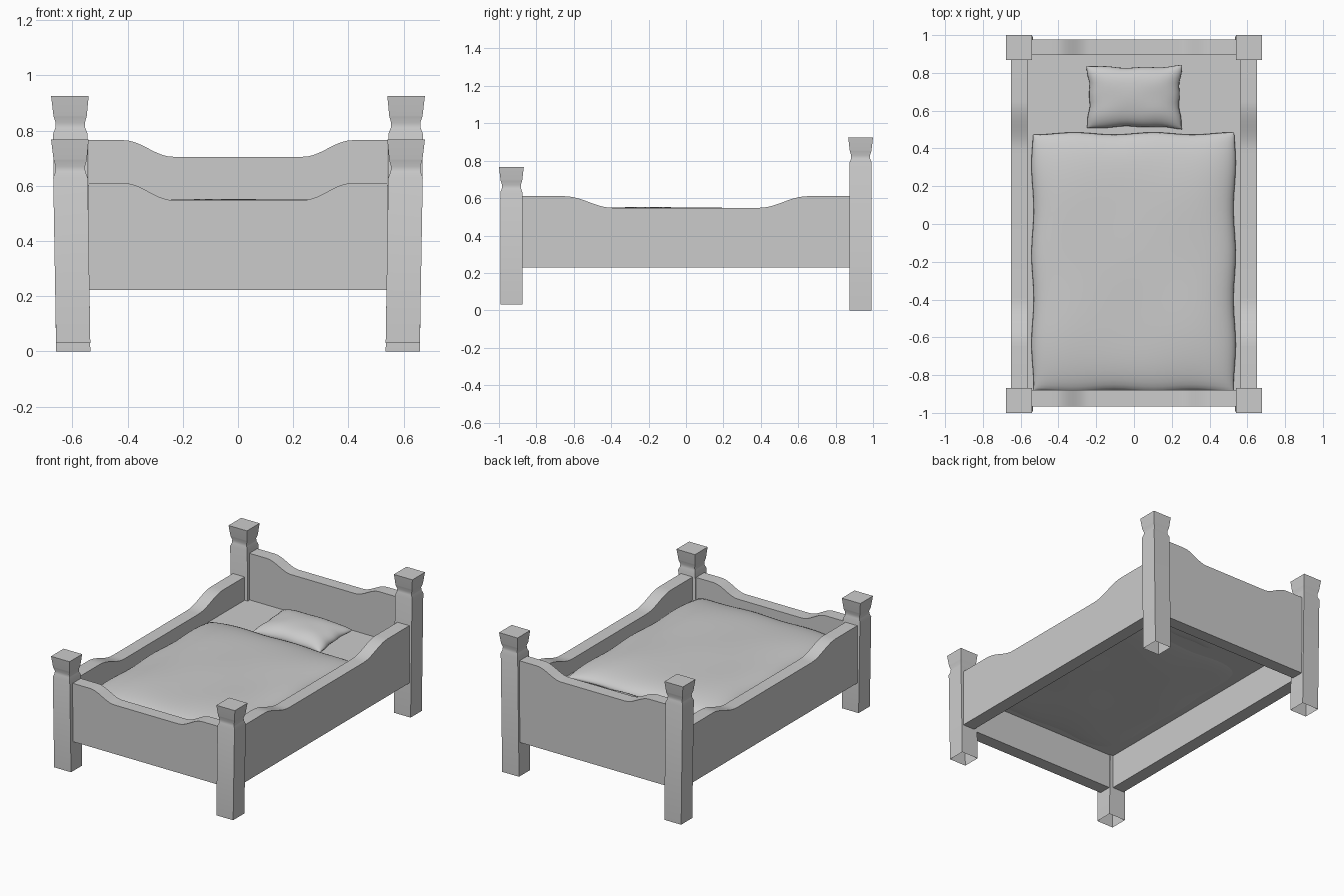
import bpy, bmesh
from math import cos, sin, pi

if "Cube" in bpy.data.objects:
    bpy.data.objects.remove(bpy.data.objects["Cube"])


def finish(name, bm, smooth=35):
    bmesh.ops.recalc_face_normals(bm, faces=bm.faces)
    me = bpy.data.meshes.new(name)
    bm.to_mesh(me)
    bm.free()
    ob = bpy.data.objects.new(name, me)
    bpy.context.collection.objects.link(ob)
    bpy.ops.object.select_all(action='DESELECT')
    ob.select_set(True)
    bpy.context.view_layer.objects.active = ob
    if smooth:
        bpy.ops.object.shade_smooth_by_angle(angle=smooth * pi / 180)
    return ob


def post(name, side, y, bottom, top):
    # square section swept up through (z, half x, half y), open at the foot
    prof = [(bottom, .062, .059), (top - .137, .0625, .0595),
            (top - .115, .054, .051), (top - .097, .053, .050),
            (top - .075, .0595, .057), (top - .07, .0605, .058),
            (top, .068, .0665)]
    bm = bmesh.new()
    rings = []
    for z, hx, hy in prof:
        cx = side * (.597 + .012 * (z - bottom) / (top - bottom))
        rings.append([bm.verts.new((cx + a * hx, y + b * hy, z))
                      for a, b in ((-1, -1), (1, -1), (1, 1), (-1, 1))])
    for lo, hi in zip(rings, rings[1:]):
        for i in range(4):
            j = (i + 1) % 4
            bm.faces.new((lo[i], lo[j], hi[j], hi[i]))
    bm.faces.new(rings[-1])
    finish(name, bm, 25)


def board(name, half, flat, low, z0, ztop, dip, a, b, along_x):
    # panel whose top edge drops through an S-curve to a lower middle
    half_edge = [(half, ztop)]
    for i in range(11):
        t = i / 10
        half_edge.append((flat + (low - flat) * t,
                          ztop - dip * (1 - cos(pi * t)) / 2))
    outline = ([(-half, z0), (half, z0)] + half_edge
               + [(-s, z) for s, z in reversed(half_edge)])
    bm = bmesh.new()

    def ring(d):
        return [bm.verts.new((s, d, z) if along_x else (d, s, z))
                for s, z in outline]
    r0, r1 = ring(a), ring(b)
    bm.faces.new(r0)
    bm.faces.new(r1)
    for i in range(len(r0)):
        j = (i + 1) % len(r0)
        bm.faces.new((r0[i], r0[j], r1[j], r1[i]))
    finish(name, bm)


def cushion(name, cx, cy, hx, hy, n, pinch, base, up, down, power, ripple):
    # two puffed grids welded round the rim
    bm = bmesh.new()
    for h in (up, -down):
        g = []
        for i in range(n + 1):
            row = []
            for j in range(n + 1):
                u, v = -cos(pi * i / n), -cos(pi * j / n)
                puff = ((1 - abs(u) ** power) * (1 - abs(v) ** power)) ** .5
                x = cx + hx * u * (1 - pinch * (1 - v * v)) + ripple * u * sin(9 * v + 1)
                y = cy + hy * v * (1 - pinch * (1 - u * u)) + ripple * v * sin(8 * u)
                z = base(v) + h * puff + ripple * .4 * puff * sin(5 * u + 2) * cos(6 * v)
                row.append(bm.verts.new((x, y, z)))
            g.append(row)
        for i in range(n):
            for j in range(n):
                bm.faces.new((g[i][j], g[i + 1][j], g[i + 1][j + 1], g[i][j + 1]))
    bmesh.ops.remove_doubles(bm, verts=bm.verts, dist=1e-5)
    finish(name, bm, 80)


# Corner posts and side rails
for side, label in ((-1, "left"), (1, "right")):
    post("head_post_" + label, side, .9335, 0, .925)
    post("foot_post_" + label, side, -.9335, .03, .767)
    board("side_rail_" + label, .876, .65, .39, .228, .61, .062,
          side * .563, side * .65, False)

# Headboard and footboard
board("headboard", .542, .415, .235, .222, .765, .06, .895, .978, True)
board("footboard", .542, .415, .235, .222, .61, .062, -.88, -.965, True)

# Mattress base sheet
bm = bmesh.new()
bm.faces.new([bm.verts.new(p) for p in ((-.565, -.885, .455), (.565, -.885, .455),
                                        (.565, .9, .455), (-.565, .9, .455))])
finish("mattress_base", bm, 0)

# Quilt and pillow
cushion("quilt", -.002, -.203, .535, .682, 32, 0, lambda v: .47, .08, .03, 5, .006)
cushion("pillow", .002, .672, .255, .168, 20, .07, lambda v: .477 + .01 * v,
        .068, .025, 3, .003)
